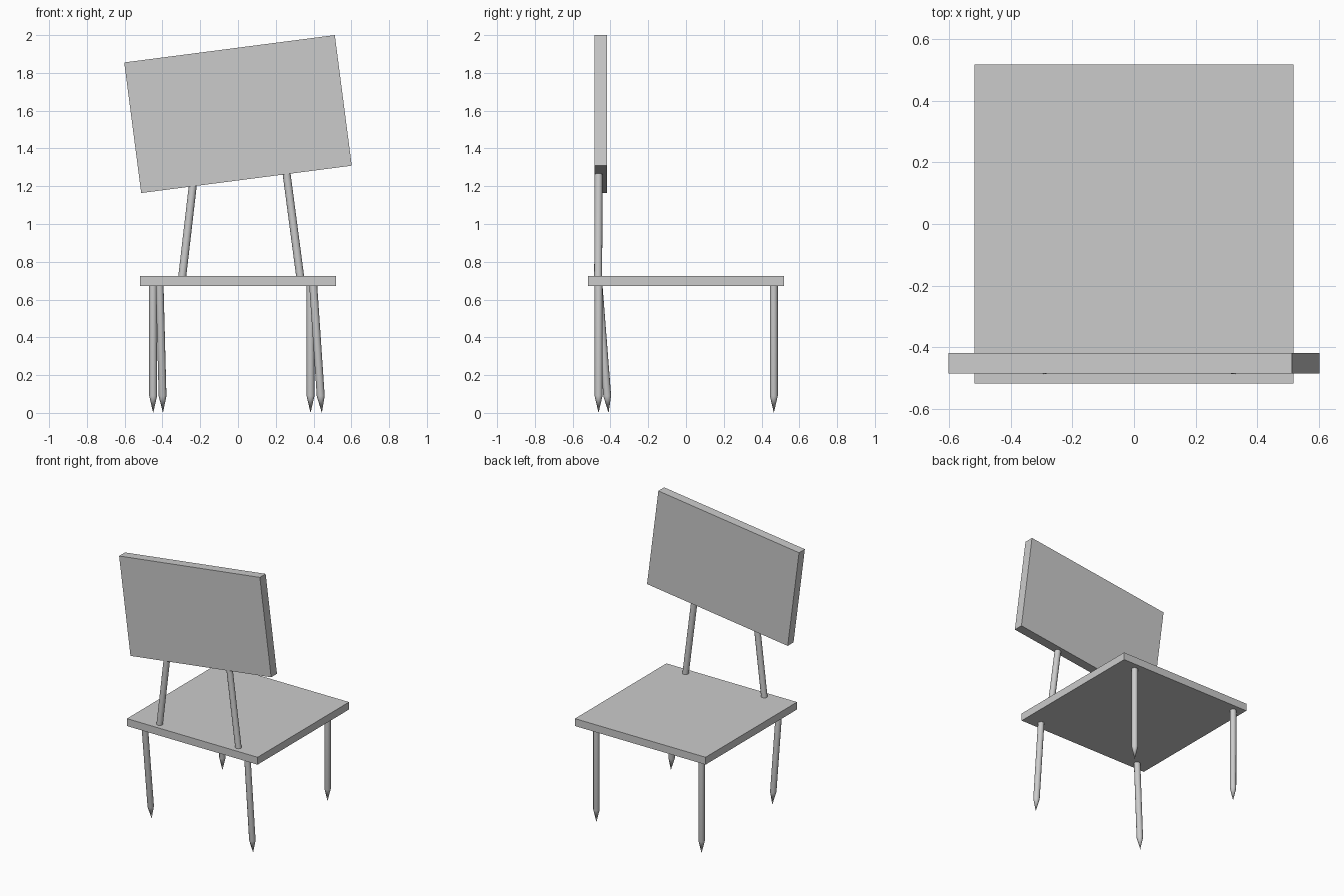
import bpy, bmesh, math
from mathutils import Vector, Matrix

if "Cube" in bpy.data.objects:
    bpy.data.objects.remove(bpy.data.objects["Cube"])


def finish(bm, name):
    mesh = bpy.data.meshes.new(name)
    bmesh.ops.recalc_face_normals(bm, faces=bm.faces)
    bm.to_mesh(mesh)
    bm.free()
    obj = bpy.data.objects.new(name, mesh)
    bpy.context.collection.objects.link(obj)
    return obj


def slab(name, center, size, tilt=0.0):
    bm = bmesh.new()
    m = (Matrix.Translation(center) @ Matrix.Rotation(tilt, 4, 'Y')
         @ Matrix.Diagonal((*size, 1)))
    bmesh.ops.create_cube(bm, size=1, matrix=m)
    return finish(bm, name)


def rod(name, start, end, radius, tip=0.0, sides=12):
    """Round rod from start to end, with an optional pointed tip at the end."""
    a, b = Vector(start), Vector(end)
    axis = b - a
    shoulder = b - axis.normalized() * tip
    turn = axis.to_track_quat('Z', 'Y').to_matrix().to_4x4()
    bm = bmesh.new()
    rings = []
    for p in (a, shoulder):
        ring = bmesh.ops.create_circle(bm, segments=sides, radius=radius,
                                       matrix=Matrix.Translation(p) @ turn)
        rings.append(ring["verts"])
    r0, r1 = rings
    bm.faces.new(r0)
    for i in range(sides):
        j = (i + 1) % sides
        bm.faces.new((r0[i], r0[j], r1[j], r1[i]))
    if tip:
        point = bm.verts.new(b)
        for i in range(sides):
            bm.faces.new((r1[i], r1[(i + 1) % sides], point))
    else:
        bm.faces.new(r1)
    obj = finish(bm, name)
    bpy.context.view_layer.objects.active = obj
    obj.select_set(True)
    bpy.ops.object.shade_smooth_by_angle(angle=math.radians(35))
    obj.select_set(False)


# Square seat board
slab("seat", (0, 0, 0.699), (1.035, 1.035, 0.053))

# Crooked backrest panel
slab("backrest", (0, -0.452, 1.582), (1.124, 0.066, 0.697), math.radians(-7.4))

# Leaning posts between seat and backrest
rod("left_post", (-0.296, -0.465, 0.715), (-0.238, -0.463, 1.215), 0.021)
rod("right_post", (0.330, -0.465, 0.715), (0.256, -0.463, 1.275), 0.021)

# Pointed legs, the front pair slightly splayed
legs = {
    "front_left_leg": ((-0.415, -0.463), (-0.397, -0.410)),
    "front_right_leg": ((0.398, -0.463), (0.444, -0.463)),
    "back_left_leg": ((-0.450, 0.465), (-0.449, 0.465)),
    "back_right_leg": ((0.384, 0.465), (0.384, 0.465)),
}
for name, (top, foot) in legs.items():
    rod(name, (*top, 0.68), (*foot, 0.0), 0.021, tip=0.09)
